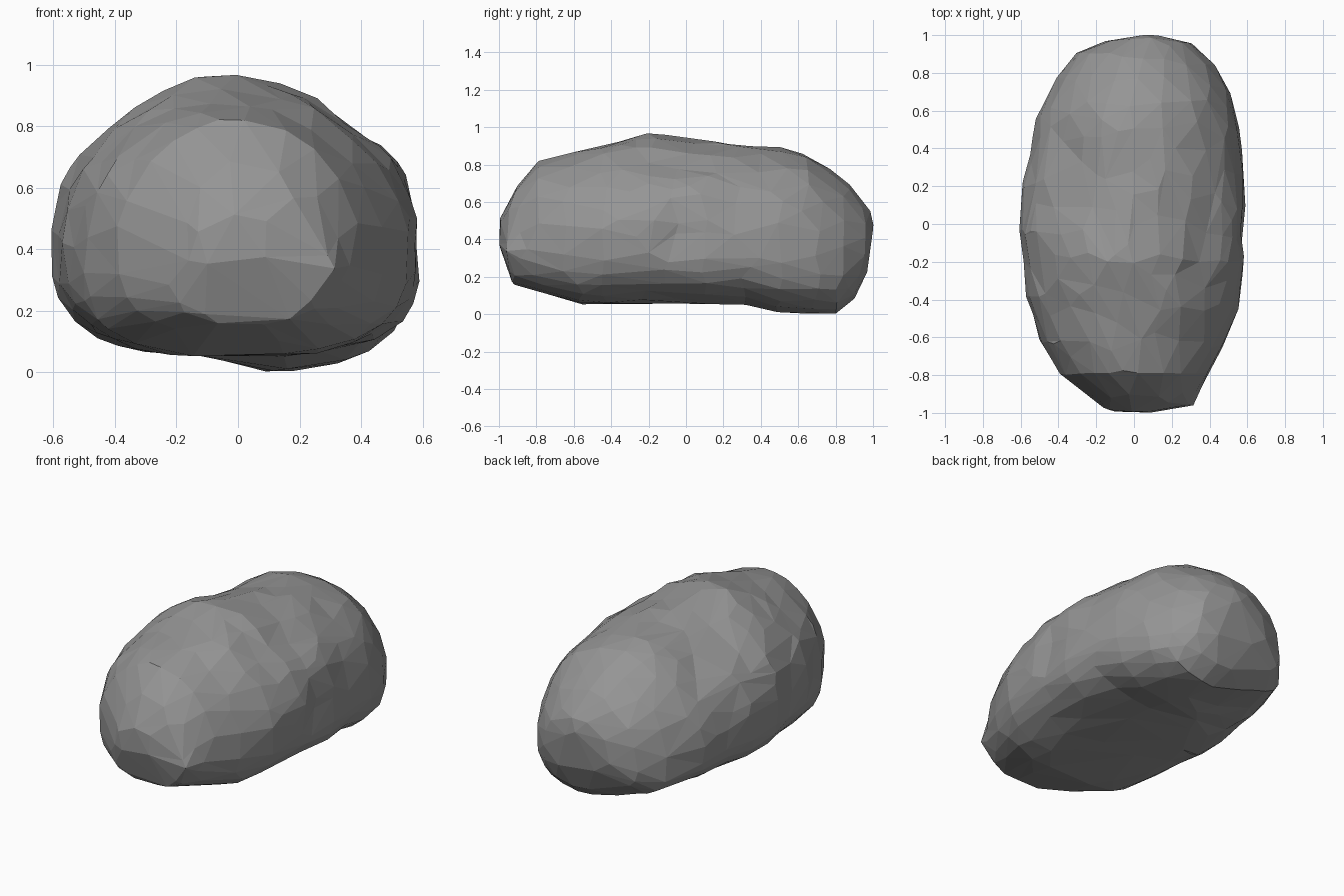
import bpy, bmesh, math, random
from mathutils import Vector, noise

if "Cube" in bpy.data.objects:
    bpy.data.objects.remove(bpy.data.objects["Cube"], do_unlink=True)
random.seed(4)

# Outline curves along the length: (y, value)
LEFT = [(-1, .08), (-.99, .14), (-.95, .27), (-.8, .39), (-.65, .47), (-.44, .55), (-.2, .58), (.1, .605),
        (.53, .555), (.7, .51), (.84, .43), (.96, .3), (.99, .16), (1, .1)]
RIGHT = [(-1, -.08), (-.98, -.15), (-.8, -.39), (-.62, -.5), (-.4, -.555), (-.04, -.61), (.2, -.59),
         (.56, -.51), (.78, -.41), (.91, -.3), (.97, -.15), (1, .05)]
TOP = [(-1, .46), (-.99, .52), (-.91, .68), (-.79, .82), (-.4, .92), (-.18, .965), (.1, .92), (.5, .89),
       (.63, .855), (.78, .77), (.88, .69), (.98, .56), (1, .5)]
BOTTOM = [(-1, .38), (-.98, .3), (-.93, .16), (-.78, .12), (-.56, .055), (.32, .055), (.48, .01),
          (.8, 0), (.9, .08), (.97, .22), (1, .44)]

# Shallow hollows: centre, direction they run along, inward push
HOLLOWS = [(Vector((.54, .12, .5)), Vector((0, .75, .66)), Vector((-.03, 0, 0))),
           (Vector((-.36, .3, .8)), Vector((.4, -.9, .1)), Vector((.02, 0, -.035))),
           (Vector((.36, -.2, .82)), Vector((.1, .95, 0)), Vector((-.01, 0, -.025)))]
TIP = Vector((.33, -.97, .34))


def at(curve, y):
    """Linear reading of an outline curve."""
    for (a, u), (b, v) in zip(curve, curve[1:]):
        if y <= b:
            return u + (v - u) * max(0, y - a) / (b - a)
    return curve[-1][1]


def power(v, p):
    return math.copysign(abs(v) ** (2 / p), v)


def shape(d):
    """Move a point of the unit sphere onto the stone."""
    y = d.y
    x0, x1, z0, z1 = (at(c, y) for c in (RIGHT, LEFT, BOTTOM, TOP))
    cx, cz = (x0 + x1) / 2, z0 + (z1 - z0) * .4
    a = math.atan2(d.z, d.x)
    p = 1.97 if d.z > 0 else 2.9
    x = cx + (x1 - x0) / 2 * power(math.cos(a), p)
    z = cz + (z1 - cz if d.z > 0 else cz - z0) * power(math.sin(a), p)
    # underside of the back rises away from the foot
    if d.z < 0 and y > .3 and x < .1:
        z += min(.08, (.1 - x) * .25) * min(1, (y - .3) * 4) * -math.sin(a)
    co = Vector((x, y, z))
    for centre, along, push in HOLLOWS:
        off = co - centre
        run = off.dot(along)
        across = (off - along * run).length
        co += push * math.exp(-(across / .13) ** 2 - (run / .3) ** 2)
    # chipped surface, calmer at the ends and underneath
    chip = noise.noise(co * 4) * .02 + noise.noise(co * 9) * .01
    co += d * chip * (1 - y * y) * (1 if d.z > 0 else .4)
    # pointed front corner
    return co.lerp(TIP, .95 * math.exp(-((co - TIP).length / .11) ** 2))


# Stone body
bm = bmesh.new()
bmesh.ops.create_icosphere(bm, subdivisions=5, radius=1)
for v in bm.verts:
    jitter = Vector([random.uniform(-.012, .012) for _ in range(3)])
    v.co = shape((v.co + jitter).normalized())

mesh = bpy.data.meshes.new("stone")
bm.to_mesh(mesh)
bm.free()
stone = bpy.data.objects.new("stone", mesh)
bpy.context.collection.objects.link(stone)

# Broad irregular facets
facets = stone.modifiers.new("facets", "DECIMATE")
facets.ratio = .12

# Grey stone colour
grey = bpy.data.materials.new("stone grey")
grey.use_nodes = True
grey.diffuse_color = (.3, .3, .3, 1)
shader = grey.node_tree.nodes["Principled BSDF"]
shader.inputs["Base Color"].default_value = (.3, .3, .3, 1)
shader.inputs["Roughness"].default_value = .9
mesh.materials.append(grey)
